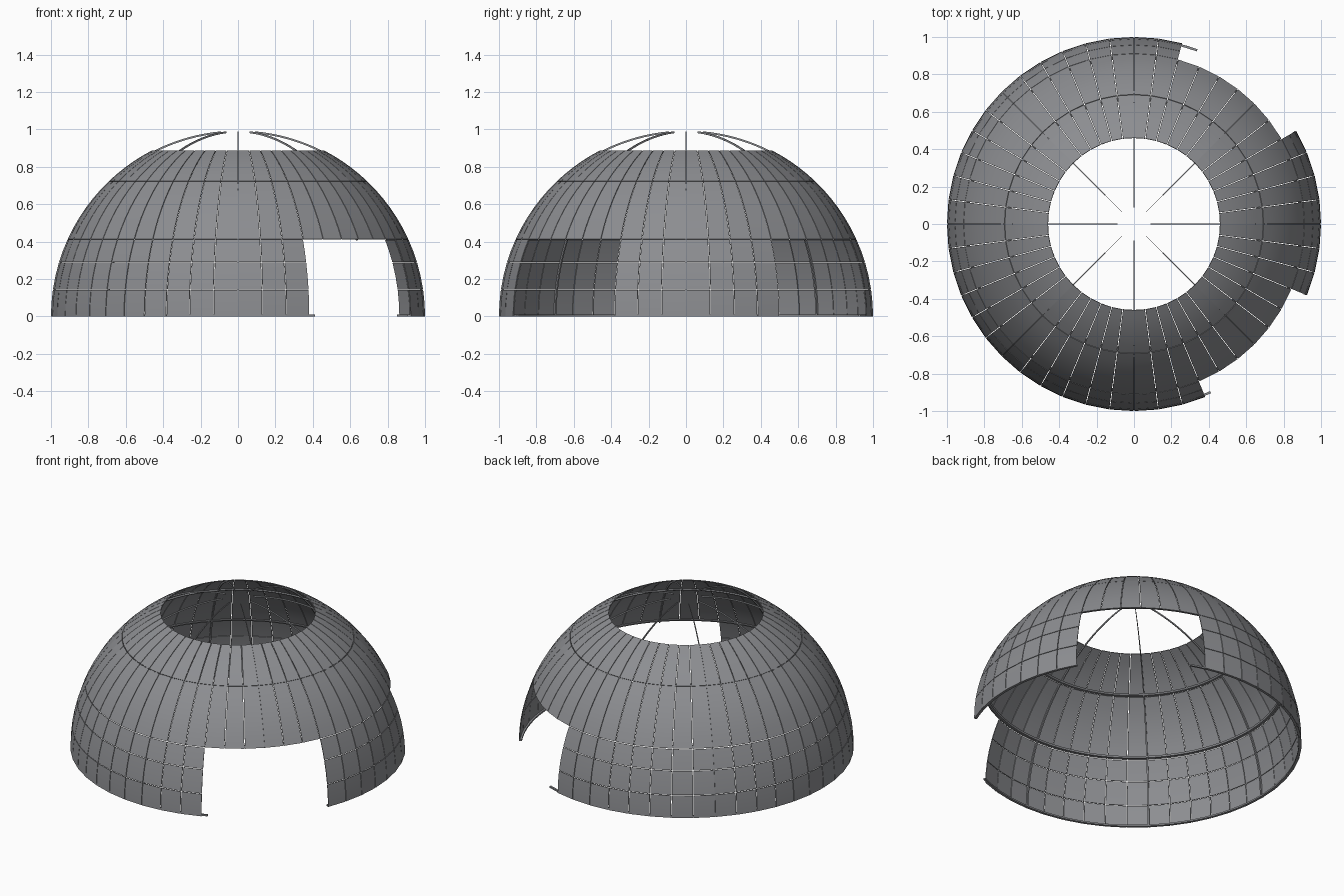
import bpy, bmesh
from math import sin, cos, asin, acos, radians, pi
from mathutils import Vector

cube = bpy.data.objects.get("Cube")
if cube:
    bpy.data.objects.remove(cube, do_unlink=True)

# One grey for shell and frame
GREY = (0.265, 0.27, 0.285, 1)
grey = bpy.data.materials.new("metal grey")
grey.use_nodes = True
grey.diffuse_color = GREY
grey.node_tree.nodes["Principled BSDF"].inputs["Base Color"].default_value = GREY

GORES = 48
STEP = 2 * pi / GORES
GAP = 0.0018                               # half of the seam width
TIERS = [0.0, 0.143, 0.29, 0.412, 0.722, 0.888]
DOORS = [(-67.5, -22.5), (30, 75)]         # openings in the lower tiers
DOOR_TOP = TIERS[3]


def sphere(r, lat, lon):
    return Vector((r * cos(lat) * cos(lon), r * cos(lat) * sin(lon), r * sin(lat)))


def in_door(degrees):
    return any(a < d < b for a, b in DOORS for d in (degrees, degrees - 360))


def finish(name, bm):
    bmesh.ops.recalc_face_normals(bm, faces=bm.faces)
    mesh = bpy.data.meshes.new(name)
    bm.to_mesh(mesh)
    bm.free()
    mesh.materials.append(grey)
    obj = bpy.data.objects.new(name, mesh)
    bpy.context.collection.objects.link(obj)
    bpy.ops.object.select_all(action="DESELECT")
    obj.select_set(True)
    bpy.context.view_layer.objects.active = obj
    bpy.ops.object.shade_smooth_by_angle(angle=radians(35))


def loft(bm, sections, closed=False):
    """Skin a row of four-cornered sections into a bar, capped unless closed."""
    rows = [[bm.verts.new(p) for p in s] for s in sections]
    pairs = list(zip(rows, rows[1:]))
    if closed:
        pairs.append((rows[-1], rows[0]))
    else:
        bm.faces.new(rows[0])
        bm.faces.new(rows[-1])
    for a, b in pairs:
        for i in range(4):
            j = (i + 1) % 4
            bm.faces.new((a[i], a[j], b[j], b[i]))


# Curved shell panels, one object per tier
def panel_tier(name, low, high):
    bm = bmesh.new()
    lat0 = asin(low) + (GAP if low > 0 else 0)
    lat1 = asin(high) - GAP
    rows = max(2, round((lat1 - lat0) / 0.06))
    for g in range(GORES):
        if high <= DOOR_TOP and in_door((g + 0.5) * 360 / GORES):
            continue
        sections = []
        for k in range(rows + 1):
            lat = lat0 + (lat1 - lat0) * k / rows
            trim = GAP / cos(lat)
            a, b = g * STEP + trim, (g + 1) * STEP - trim
            sections.append([sphere(1, lat, a), sphere(1, lat, b),
                             sphere(0.995, lat, b), sphere(0.995, lat, a)])
        loft(bm, sections)
    finish(name, bm)


names = ["base_panels", "lower_panels", "middle_panels", "upper_panels", "crown_panels"]
for name, low, high in zip(names, TIERS, TIERS[1:]):
    panel_tier(name, low, high)


# Ribs behind the shell, tapering as they reach over the top opening
def rib(name, degrees):
    bm = bmesh.new()
    lon = radians(degrees)
    side = Vector((-sin(lon), cos(lon), 0))
    start = asin(DOOR_TOP) + GAP if in_door(degrees) else 0
    end = acos(0.09 / 0.99)
    sections = []
    for k in range(33):
        lat = start + (end - start) * k / 32
        half = side * (0.001 + 0.004 * cos(lat))
        inner, outer = sphere(0.984, lat, lon), sphere(0.994, lat, lon)
        sections.append([inner - half, inner + half, outer + half, outer - half])
    loft(bm, sections)
    finish(name, bm)


for i in range(8):
    rib(f"rib_{i + 1}", i * 45)


# Horizontal rails following the inside of the shell
def rail(name, z, height, start=0, end=360):
    bm = bmesh.new()
    closed = end - start == 360
    count = max(8, round((end - start) / 3.75))
    sections = []
    for k in range(count + (0 if closed else 1)):
        lon = radians(start + (end - start) * k / count)
        sections.append([sphere(r, asin(h / r), lon) for r, h in
                         ((0.982, z), (0.994, z), (0.994, z + height), (0.982, z + height))])
    loft(bm, sections, closed)
    finish(name, bm)


rail("door_head_rail", DOOR_TOP + 0.004, 0.01)
rail("upper_rail", TIERS[4] - 0.004, 0.008)
rail("base_rail_main", 0, 0.01, 70, 294.5)
rail("base_rail_side", 0, 0.01, -22.5, 30)
